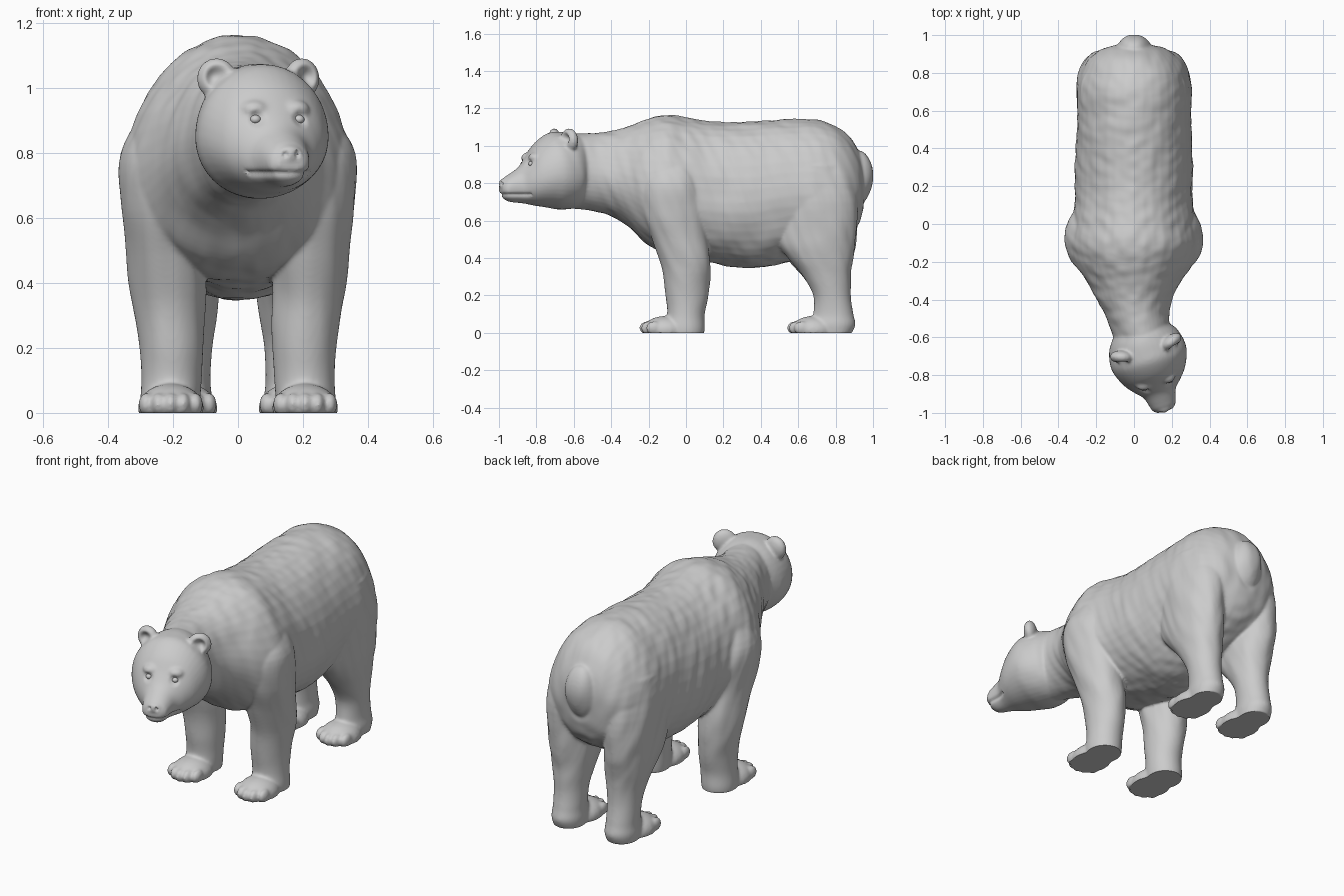
import bpy, bmesh, math
from mathutils import Matrix, Vector, noise

old = bpy.data.objects.get("Cube")
if old:
    bpy.data.objects.remove(old, do_unlink=True)

grey = bpy.data.materials.new("plain_grey")
grey.use_nodes = True
tone = (0.6, 0.6, 0.6, 1)
grey.diffuse_color = tone
grey.node_tree.nodes["Principled BSDF"].inputs["Base Color"].default_value = tone

SIDES = (-1, 1)
SEGMENTS = 40
STEPS = 5


def smooth_stations(stations):
    """Catmull-Rom interpolation of every value of the stations."""
    padded = [stations[0]] + list(stations) + [stations[-1]]
    result = []
    for a, b, c, d in zip(padded, padded[1:], padded[2:], padded[3:]):
        for k in range(STEPS):
            t = k / STEPS
            result.append([q + t * ((r - p) / 2 + t * ((p - 2.5 * q + 2 * r - s / 2)
                           + t * (1.5 * (q - r) + (s - p) / 2)))
                           for p, q, r, s in zip(a, b, c, d)])
    result.append(stations[-1])
    return result


def loft(bm, stations, matrix=Matrix()):
    """Closed tube; station = position, centre x, half width, top, middle, bottom."""
    rings = []
    for pos, centre, width, top, middle, bottom in smooth_stations(stations):
        ring = []
        for i in range(SEGMENTS):
            angle = math.tau * i / SEGMENTS
            s = math.sin(angle)
            height = (top - middle) if s > 0 else (middle - bottom)
            point = Vector((centre + width * math.cos(angle), pos, middle + height * s))
            ring.append(bm.verts.new(matrix @ point))
        rings.append(ring)
    for a, b in zip(rings, rings[1:]):
        for i in range(SEGMENTS):
            j = (i + 1) % SEGMENTS
            bm.faces.new((a[i], a[j], b[j], b[i]))
    bm.faces.new(rings[0])
    bm.faces.new(rings[-1])


def ball(bm, centre, radii, matrix=Matrix(), turn=0):
    local = (Matrix.Translation(centre) @ Matrix.Rotation(turn, 4, "Z")
             @ Matrix.Diagonal((*radii, 1)))
    bmesh.ops.create_uvsphere(bm, u_segments=24, v_segments=16, radius=1,
                              matrix=matrix @ local)


bm = bmesh.new()

# Torso and neck, rump to nape
loft(bm, [
    (0.95, 0, 0.08, 0.90, 0.78, 0.66),
    (0.92, 0, 0.18, 0.98, 0.76, 0.58),
    (0.85, 0, 0.26, 1.07, 0.74, 0.50),
    (0.72, 0, 0.30, 1.135, 0.74, 0.43),
    (0.55, 0, 0.302, 1.14, 0.73, 0.38),
    (0.35, 0, 0.312, 1.13, 0.70, 0.345),
    (0.15, 0, 0.312, 1.13, 0.70, 0.37),
    (0.0, 0, 0.33, 1.15, 0.72, 0.40),
    (-0.1, 0, 0.35, 1.168, 0.72, 0.42),
    (-0.2, 0, 0.32, 1.145, 0.74, 0.47),
    (-0.3, 0, 0.25, 1.105, 0.79, 0.56),
    (-0.4, 0, 0.20, 1.08, 0.83, 0.62),
    (-0.5, 0.02, 0.165, 1.07, 0.85, 0.65),
    (-0.65, 0.06, 0.15, 1.06, 0.86, 0.67),
])

# Tail
ball(bm, (0, 0.925, 0.83), (0.09, 0.075, 0.145))

# Head, turned to its left
head = Matrix.Translation((0.065, -0.665, 0)) @ Matrix.Rotation(math.radians(17), 4, "Z")
loft(bm, [
    (0.13, 0, 0.13, 1.04, 0.86, 0.69),
    (0.06, 0, 0.185, 1.07, 0.85, 0.665),
    (-0.02, 0, 0.207, 1.075, 0.85, 0.66),
    (-0.08, 0, 0.20, 1.065, 0.85, 0.67),
    (-0.15, 0, 0.168, 1.01, 0.83, 0.68),
    (-0.20, 0, 0.128, 0.935, 0.81, 0.69),
    (-0.24, 0, 0.09, 0.885, 0.79, 0.695),
    (-0.29, 0, 0.073, 0.85, 0.78, 0.70),
    (-0.32, 0, 0.064, 0.83, 0.77, 0.715),
    (-0.34, 0, 0.04, 0.80, 0.77, 0.74),
], head)

# Nose pad, brows and ears
ball(bm, (0, -0.327, 0.797), (0.038, 0.022, 0.028), head)
for side in SIDES:
    ball(bm, (side * 0.065, -0.165, 0.935), (0.045, 0.04, 0.03), head)
    ball(bm, (side * 0.137, 0, 1.03), (0.062, 0.036, 0.064), head, side * 0.35)

# Legs run upward, so the loft axis is swapped with depth
front_leg = [
    (-0.03, 0.21, 0.085, 0.09, 0, -0.10),
    (0.02, 0.21, 0.092, 0.10, 0, -0.12),
    (0.1, 0.205, 0.093, 0.10, 0, -0.10),
    (0.2, 0.205, 0.098, 0.12, 0, -0.11),
    (0.35, 0.215, 0.112, 0.13, 0, -0.13),
    (0.5, 0.225, 0.118, 0.115, -0.04, -0.18),
    (0.65, 0.24, 0.12, 0.1, -0.07, -0.235),
    (0.8, 0.24, 0.122, 0.08, -0.08, -0.24),
    (0.95, 0.2, 0.08, 0.02, -0.08, -0.18),
]
hind_leg = [
    (-0.03, 0.165, 0.075, 0.87, 0.8, 0.66),
    (0.04, 0.165, 0.085, 0.905, 0.8, 0.66),
    (0.1, 0.165, 0.08, 0.895, 0.8, 0.68),
    (0.2, 0.165, 0.085, 0.88, 0.78, 0.68),
    (0.3, 0.165, 0.10, 0.88, 0.76, 0.625),
    (0.4, 0.17, 0.115, 0.895, 0.74, 0.54),
    (0.5, 0.175, 0.122, 0.91, 0.72, 0.48),
    (0.7, 0.18, 0.125, 0.92, 0.7, 0.46),
    (0.9, 0.16, 0.12, 0.86, 0.7, 0.52),
]
swap = Matrix(((1, 0, 0, 0), (0, 0, 1, 0), (0, 1, 0, 0), (0, 0, 0, 1)))
for side in SIDES:
    mirror = Matrix.Diagonal((side, 1, 1, 1))
    for leg, paw_x, paw_y in ((front_leg, 0.207, -0.11), (hind_leg, 0.165, 0.68)):
        loft(bm, leg, mirror @ swap)
        # Paw with five toes in an arc
        ball(bm, (paw_x, paw_y, 0.015), (0.102, 0.12, 0.075), mirror)
        for toe in range(-2, 3):
            spot = (paw_x + toe * 0.038, paw_y - 0.098 + 0.009 * toe * toe, 0.026)
            ball(bm, spot, (0.023, 0.042, 0.036), mirror)

# Fuse all parts into one skin
bmesh.ops.recalc_face_normals(bm, faces=bm.faces)
mesh = bpy.data.meshes.new("bear_body")
bm.to_mesh(mesh)
bm.free()
body = bpy.data.objects.new("bear_body", mesh)
bpy.context.collection.objects.link(body)
fuse = body.modifiers.new("fuse", "REMESH")
fuse.mode = "VOXEL"
fuse.voxel_size = 0.008
soften = body.modifiers.new("soften", "SMOOTH")
soften.factor = 0.5
soften.iterations = 7
graph = bpy.context.evaluated_depsgraph_get()
skin = bpy.data.meshes.new_from_object(body.evaluated_get(graph))
body.modifiers.clear()
body.data = skin

# Hollows: ear cups, eye sockets, nostrils (centre, radius, depth)
hollows = []
for side in SIDES:
    hollows += [(Vector((side * 0.145, -0.034, 1.035)), 0.045, 0.03),
                (Vector((side * 0.07, -0.21, 0.905)), 0.034, 0.014),
                (Vector((side * 0.019, -0.343, 0.797)), 0.014, 0.014)]

to_head = head.inverted()
backward = head.to_3x3() @ Vector((0, 1, 0))
normals = [v.normal.copy() for v in skin.vertices]
for v, normal in zip(skin.vertices, normals):
    p = v.co.copy()
    local = to_head @ p
    for centre, radius, depth in hollows:
        gap = (local - centre).length / radius
        if gap < 1:
            v.co += backward * depth * (1 - gap * gap) ** 2
    # Mouth line
    if local.y < -0.2 and p.y < -0.8:
        v.co -= normal * 0.008 * math.exp(-((local.z - 0.738) / 0.009) ** 2)
    # Soft streaks of fur, fading out at the paws and face
    fade = min(max((p.z - 0.12) * 4, 0), 1) * min(max((p.y + 0.7) * 4, 0), 1)
    streak = noise.noise(Vector((p.x * 16, p.y * 18 + p.z * 7, p.z * 4)))
    lump = noise.noise(p * 6)
    v.co += normal * fade * (0.005 * streak + 0.006 * lump)
    # Flat soles
    v.co.z = max(v.co.z, 0)


def finish(obj):
    obj.data.materials.clear()
    obj.data.materials.append(grey)
    for face in obj.data.polygons:
        face.use_smooth = True


finish(body)

# Eyeballs
for side, name in ((-1, "right_eye"), (1, "left_eye")):
    bm = bmesh.new()
    ball(bm, (side * 0.07, -0.19, 0.904), (0.017, 0.017, 0.014), head)
    eye_mesh = bpy.data.meshes.new(name)
    bm.to_mesh(eye_mesh)
    bm.free()
    eye = bpy.data.objects.new(name, eye_mesh)
    bpy.context.collection.objects.link(eye)
    finish(eye)

# Keep the edge of the soles crisp
bpy.ops.object.select_all(action="DESELECT")
body.select_set(True)
bpy.context.view_layer.objects.active = body
bpy.ops.object.shade_smooth_by_angle(angle=math.radians(50))
